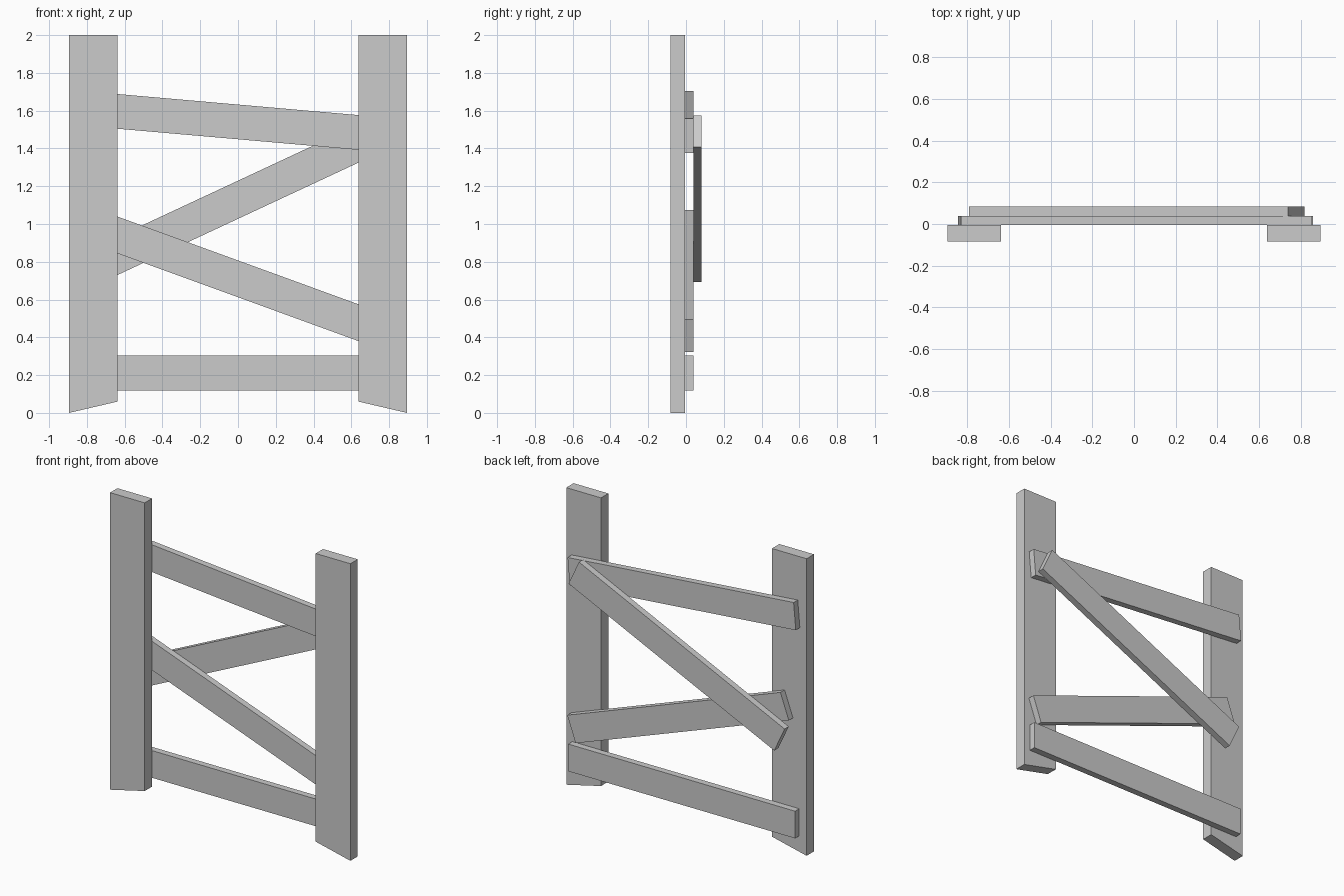
import bpy
import math

if "Cube" in bpy.data.objects:
    bpy.data.objects.remove(bpy.data.objects["Cube"])

Y_POST, Y_SLAT, Y_BRACE, Y_BACK = -0.083, -0.005, 0.039, 0.083


def extrude_profile(name, profile, y0, y1):
    """Extrude an anticlockwise x/z outline from y0 to y1."""
    n = len(profile)
    verts = [(x, y, z) for y in (y0, y1) for x, z in profile]
    faces = [list(range(n)), list(range(2 * n - 1, n - 1, -1))]
    faces += [[i, i + n, (i + 1) % n + n, (i + 1) % n] for i in range(n)]
    mesh = bpy.data.meshes.new(name)
    mesh.from_pydata(verts, [], faces)
    obj = bpy.data.objects.new(name, mesh)
    bpy.context.collection.objects.link(obj)
    return obj


def plank(name, x, z, degrees, y0, y1, length=1.69, width=0.183):
    """Square-ended board, turned in the plane of the fence."""
    c, s = math.cos(math.radians(degrees)), math.sin(math.radians(degrees))
    corners = [(-1, -1), (1, -1), (1, 1), (-1, 1)]
    outline = [(x + a * length / 2 * c - b * width / 2 * s,
                z + a * length / 2 * s + b * width / 2 * c) for a, b in corners]
    return extrude_profile(name, outline, y0, y1)


# Upright posts with slanted feet
post = [(0.637, 0.06), (0.895, 0.0), (0.895, 2.0), (0.637, 2.0)]
extrude_profile("right_post", post, Y_POST, Y_SLAT)
extrude_profile("left_post", [(-x, z) for x, z in reversed(post)], Y_POST, Y_SLAT)

# Cross boards nailed behind the posts
plank("top_board", 0.005, 1.54, -5, Y_SLAT, Y_BRACE)
plank("middle_board", 0.032, 0.698, -20, Y_SLAT, Y_BRACE)
plank("bottom_board", 0.005, 0.211, 0, Y_SLAT, Y_BRACE)

# Diagonal brace behind the boards
plank("diagonal_brace", 0.012, 1.134, 25, Y_BRACE, Y_BACK)
